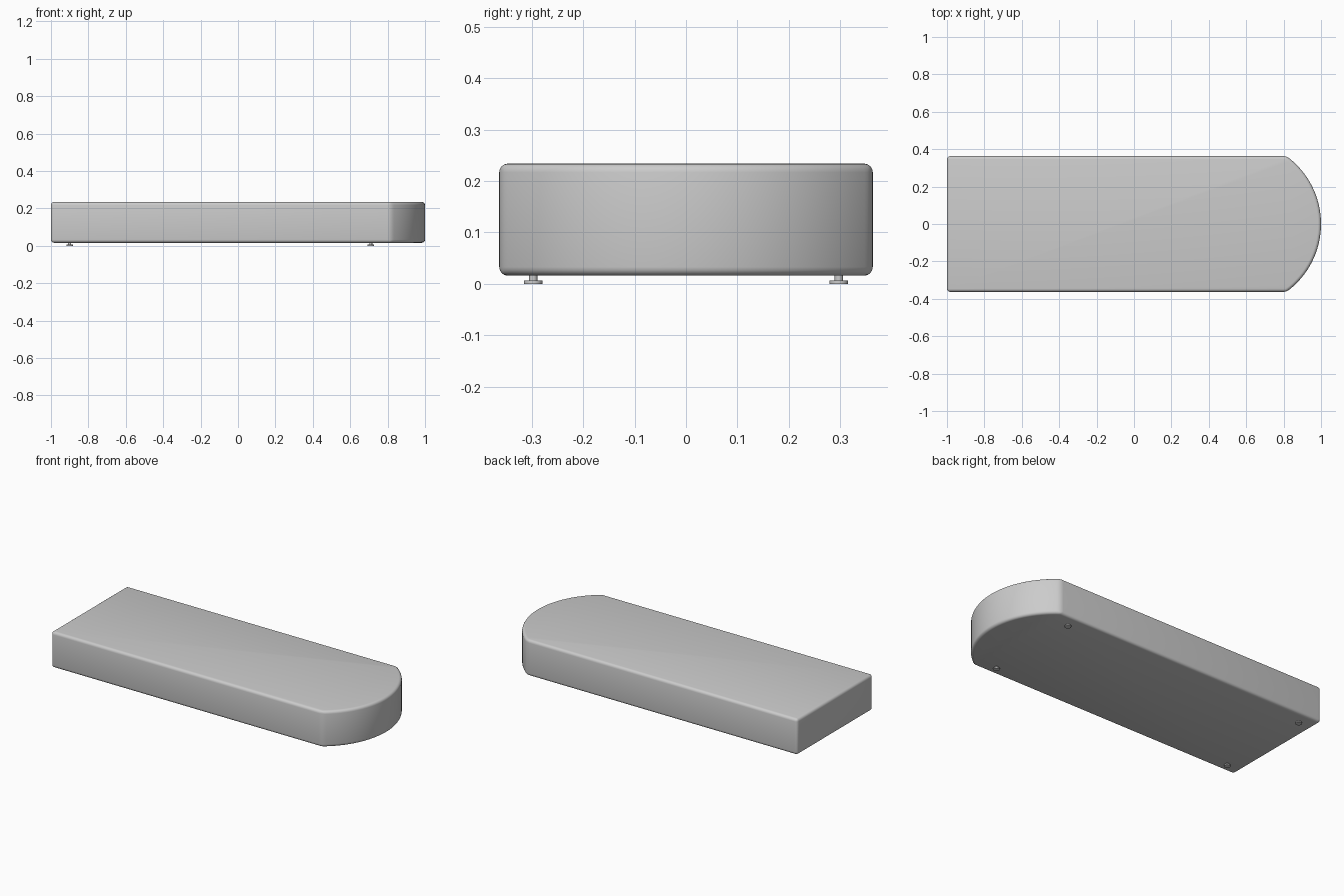
import bpy, bmesh, math

cube = bpy.data.objects.get("Cube")
if cube:
    bpy.data.objects.remove(cube, do_unlink=True)

HALF_W, BOTTOM, TOP = 0.363, 0.016, 0.234
ARC_X, TIP_X = 0.815, 1.0


def material(name, rgb):
    mat = bpy.data.materials.new(name)
    mat.use_nodes = True
    mat.diffuse_color = (*rgb, 1)
    mat.node_tree.nodes["Principled BSDF"].inputs["Base Color"].default_value = (*rgb, 1)
    return mat


grey = material("light grey", (0.6, 0.6, 0.6))


def finish(name, bm):
    bmesh.ops.recalc_face_normals(bm, faces=bm.faces)
    mesh = bpy.data.meshes.new(name)
    bm.to_mesh(mesh)
    bm.free()
    mesh.materials.append(grey)
    obj = bpy.data.objects.new(name, mesh)
    bpy.context.collection.objects.link(obj)
    bpy.ops.object.select_all(action="DESELECT")
    obj.select_set(True)
    bpy.context.view_layer.objects.active = obj
    return obj


# Slab outline: rectangle with a shallow circular arc at one end
sag = TIP_X - ARC_X
radius = (HALF_W ** 2 + sag ** 2) / (2 * sag)
sweep = math.asin(HALF_W / radius)
steps = 32
outline = [(-1, HALF_W), (-1, -HALF_W)]
for i in range(steps + 1):
    a = sweep * (2 * i / steps - 1)
    outline.append((TIP_X - radius + radius * math.cos(a), radius * math.sin(a)))

bm = bmesh.new()
base = bm.faces.new([bm.verts.new((x, y, BOTTOM)) for x, y in outline])
top = bmesh.ops.extrude_face_region(bm, geom=[base], use_keep_orig=True)["geom"]
bmesh.ops.translate(bm, vec=(0, 0, TOP - BOTTOM),
                    verts=[v for v in top if isinstance(v, bmesh.types.BMVert)])
slab = finish("slab", bm)

# Softly rounded edges
bevel = slab.modifiers.new("rounded edges", "BEVEL")
bevel.width = 0.017
bevel.segments = 4
bevel.limit_method = "ANGLE"
bevel.angle_limit = math.radians(30)
bpy.ops.object.modifier_apply(modifier=bevel.name)
bpy.ops.object.shade_smooth_by_angle(angle=math.radians(35))


# Small feet: a lathe profile of a disc with a thin stem
def foot(name, x, y):
    profile = [(0, 0), (0.018, 0), (0.018, 0.007), (0.008, 0.007), (0.008, 0.02), (0, 0.02)]
    bm = bmesh.new()
    verts = [bm.verts.new((r, 0, z)) for r, z in profile]
    edges = [bm.edges.new(pair) for pair in zip(verts, verts[1:])]
    bmesh.ops.spin(bm, geom=verts + edges, axis=(0, 0, 1), cent=(0, 0, 0),
                   angle=math.tau, steps=24)
    bmesh.ops.remove_doubles(bm, verts=bm.verts, dist=0.0001)
    obj = finish(name, bm)
    obj.location = (x, y, 0)
    bpy.ops.object.shade_smooth_by_angle(angle=math.radians(35))


for end, x in (("square_end", -0.9), ("round_end", 0.71)):
    for side, y in (("front", -0.297), ("back", 0.297)):
        foot(f"{end}_{side}_foot", x, y)
